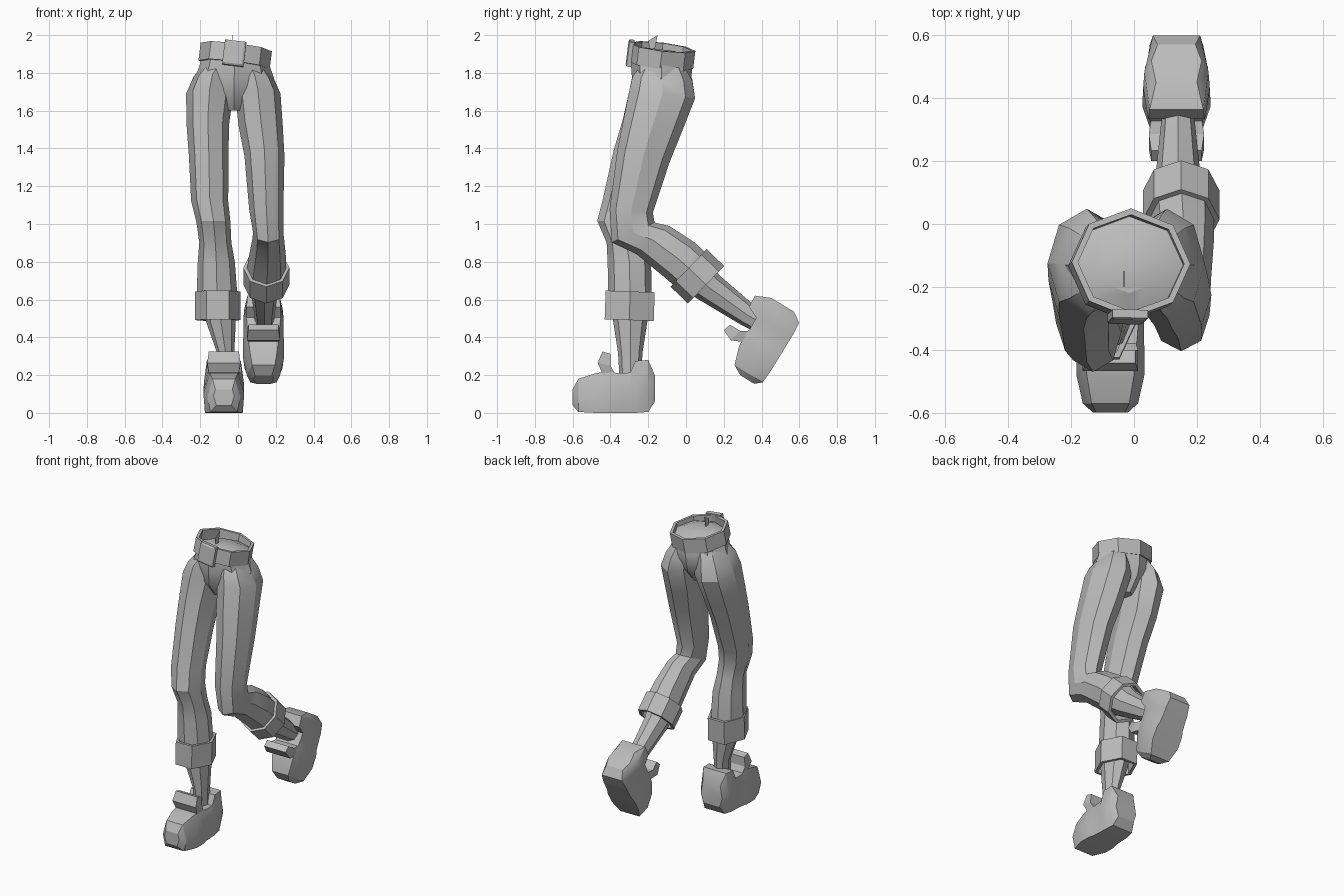
import bpy, bmesh, math
from mathutils import Matrix, Vector

old = bpy.data.objects.get("Cube")
if old:
    bpy.data.objects.remove(old, do_unlink=True)

grey = bpy.data.materials.new("plain grey")
grey.use_nodes = True
grey.diffuse_color = (0.5, 0.5, 0.5, 1)
grey.node_tree.nodes["Principled BSDF"].inputs["Base Color"].default_value = (0.5, 0.5, 0.5, 1)


def ring(x, y, z, rx, ry, tilt=0, n=8):
    """Oval cross-section, pitched about the x axis by tilt degrees."""
    rot = Matrix.Rotation(math.radians(tilt), 3, 'X')
    angles = [2 * math.pi * i / n for i in range(n)]
    return [Vector((x, y, z)) + rot @ Vector((rx * math.cos(a), ry * math.sin(a), 0))
            for a in angles]


def loft(name, rings, smooth=28, closed=False):
    """Skin a list of equal cross-sections, capped unless closed into a loop."""
    bm = bmesh.new()
    rows = [[bm.verts.new(p) for p in r] for r in rings]
    pairs = list(zip(rows, rows[1:]))
    if closed:
        pairs.append((rows[-1], rows[0]))
    else:
        bm.faces.new(rows[0])
        bm.faces.new(rows[-1])
    for a, b in pairs:
        for i in range(len(a)):
            j = (i + 1) % len(a)
            bm.faces.new((a[i], a[j], b[j], b[i]))
    bmesh.ops.recalc_face_normals(bm, faces=bm.faces)
    mesh = bpy.data.meshes.new(name)
    bm.to_mesh(mesh)
    bm.free()
    mesh.materials.append(grey)
    obj = bpy.data.objects.new(name, mesh)
    bpy.context.collection.objects.link(obj)
    bpy.ops.object.select_all(action='DESELECT')
    obj.select_set(True)
    bpy.context.view_layer.objects.active = obj
    if smooth:
        bpy.ops.object.shade_smooth_by_angle(angle=math.radians(smooth))


def band(name, centre, rx, ry, half, wall, place, n=8):
    """Hollow band: outer wall, rims and inner wall."""
    rings = [ring(0, 0, h, rx - w, ry - w, n=n)
             for h, w in ((-half, 0), (half, 0), (half, wall), (-half, wall))]
    m = Matrix.Translation(centre) @ place
    loft(name, [[m @ p for p in r] for r in rings], closed=True, smooth=0)


def pitch(deg):
    return Matrix.Rotation(math.radians(deg), 4, 'X')


# Trouser legs, hip to cuff: x, y, z, half width, half depth, tilt
loft("right_trouser_leg", [ring(*r) for r in (
    (-.105, -.125, 1.84, .08, .12, 0),
    (-.135, -.125, 1.78, .1, .158, -4),
    (-.15, -.125, 1.69, .125, .175, -8),
    (-.16, -.18, 1.52, .112, .158, -13),
    (-.155, -.243, 1.36, .105, .143, -13),
    (-.15, -.315, 1.12, .098, .125, -8),
    (-.13, -.345, 1.01, .09, .125, -3),
    (-.12, -.315, .9, .085, .105, 0),
    (-.115, -.30, .8, .098, .115, 0),
    (-.11, -.295, .58, .11, .115, 0))])
loft("left_trouser_leg", [ring(*r) for r in (
    (.07, -.125, 1.83, .08, .12, 0),
    (.09, -.125, 1.77, .1, .158, -4),
    (.105, -.125, 1.69, .12, .175, -8),
    (.12, -.177, 1.52, .117, .158, -13),
    (.14, -.225, 1.36, .106, .142, -13),
    (.15, -.29, 1.07, .09, .115, -5),
    (.16, -.28, .955, .08, .125, 25),
    (.16, -.175, .915, .085, .115, 40),
    (.155, -.04, .815, .1, .122, 46),
    (.15, .05, .735, .105, .12, 46))])

# Pelvis between the legs, with a domed top inside the belt
loft("pelvis", [ring(*r) for r in (
    (-.02, -.14, 1.6, .045, .08, 0),
    (-.02, -.135, 1.69, .13, .145, 0),
    (-.02, -.13, 1.77, .212, .157, -4),
    (-.018, -.13, 1.83, .188, .163, -7),
    (-.015, -.13, 1.89, .175, .158, -7),
    (-.015, -.14, 1.925, .09, .08, -7))])

# Belt with buckle, sloping down to the back and to the left
slope = pitch(-7) @ Matrix.Rotation(math.radians(7), 4, 'Y')
band("belt", (-.015, -.13, 1.89), .19, .175, .048, .02, slope)
buckle = [[(-.02 + sx * w, y, 1.905 + sz * h)
           for sx, sz in ((-1, -1), (1, -1), (1, 1), (-1, 1))]
          for y, w, h in ((-.28, .057, .066), (-.306, .057, .066), (-.312, .047, .056))]
tip = Matrix.Translation((-.02, -.3, 1.905)) @ slope @ Matrix.Translation((.02, .3, -1.905))
loft("belt_buckle", [[tip @ Vector(p) for p in r] for r in buckle], smooth=0)

# Thin wisp of cloth standing inside the waist
loft("cloth_tuck", [[(x, -.19, 1.9), (x, -.17, 1.9), (x, -.15, 2.0), (x, -.2, 1.97)]
                    for x in (-.033, -.03)], smooth=0)

# Turned-up cuffs
band("right_cuff", (-.107, -.298, .567), .121, .15, .076, .02, pitch(-2), 6)
band("left_cuff", (.15, .06, .723), .122, .138, .064, .02, pitch(46))

# Ankles
loft("right_ankle", [ring(*r) for r in (
    (-.095, -.295, .6, .085, .1, 0),
    (-.09, -.295, .48, .078, .09, 0),
    (-.066, -.295, .32, .046, .065, 0),
    (-.066, -.295, .15, .046, .055, 0))])
loft("left_ankle", [ring(*r) for r in (
    (.145, .06, .72, .09, .1, 46),
    (.14, .12, .665, .075, .085, 46),
    (.14, .33, .515, .053, .062, 50),
    (.14, .42, .465, .05, .058, 55))])


# Shoe stations, toe to heel: y, sole half width, half width, top half width, bottom, mid, top
SHOE = ((-.6, .04, .055, .045, .04, .09, .125),
        (-.57, .07, .088, .06, .005, .08, .18),
        (-.48, .1, .108, .075, 0, .1, .21),
        (-.4, .1, .108, .08, 0, .12, .22),
        (-.365, .09, .107, .085, 0, .13, .21),
        (-.295, .085, .106, .09, 0, .15, .213),
        (-.268, .085, .106, .09, 0, .16, .275),
        (-.2, .075, .102, .085, .005, .14, .28),
        (-.165, .06, .08, .065, .06, .12, .2))


def shoe(side, place):
    body = [[(-b, y, z0), (b, y, z0), (w, y, zm), (t, y, zt), (-t, y, zt), (-w, y, zm)]
            for y, b, w, t, z0, zm, zt in SHOE]
    tongue = [[(-w, y0, z0), (w, y0, z0), (w, y1, z1), (-w, y1, z1)]
              for w, y0, z0, y1, z1 in ((.075, -.43, .18, -.36, .18),
                                        (.088, -.468, .265, -.4, .25),
                                        (.08, -.442, .325, -.4, .312))]
    for part, rows, smooth in (("shoe", body, 28), ("shoe_tongue", tongue, 0)):
        loft(side + "_" + part, [[place @ Vector(p) for p in r] for r in rows], smooth=smooth)


shoe("right", Matrix.Translation((-.075, 0, 0)))
# The lifted shoe swings about its heel
shoe("left", Matrix.Translation((.135, .595, .48)) @ pitch(58.6)
     @ Matrix.Translation((0, .2, -.01)))
